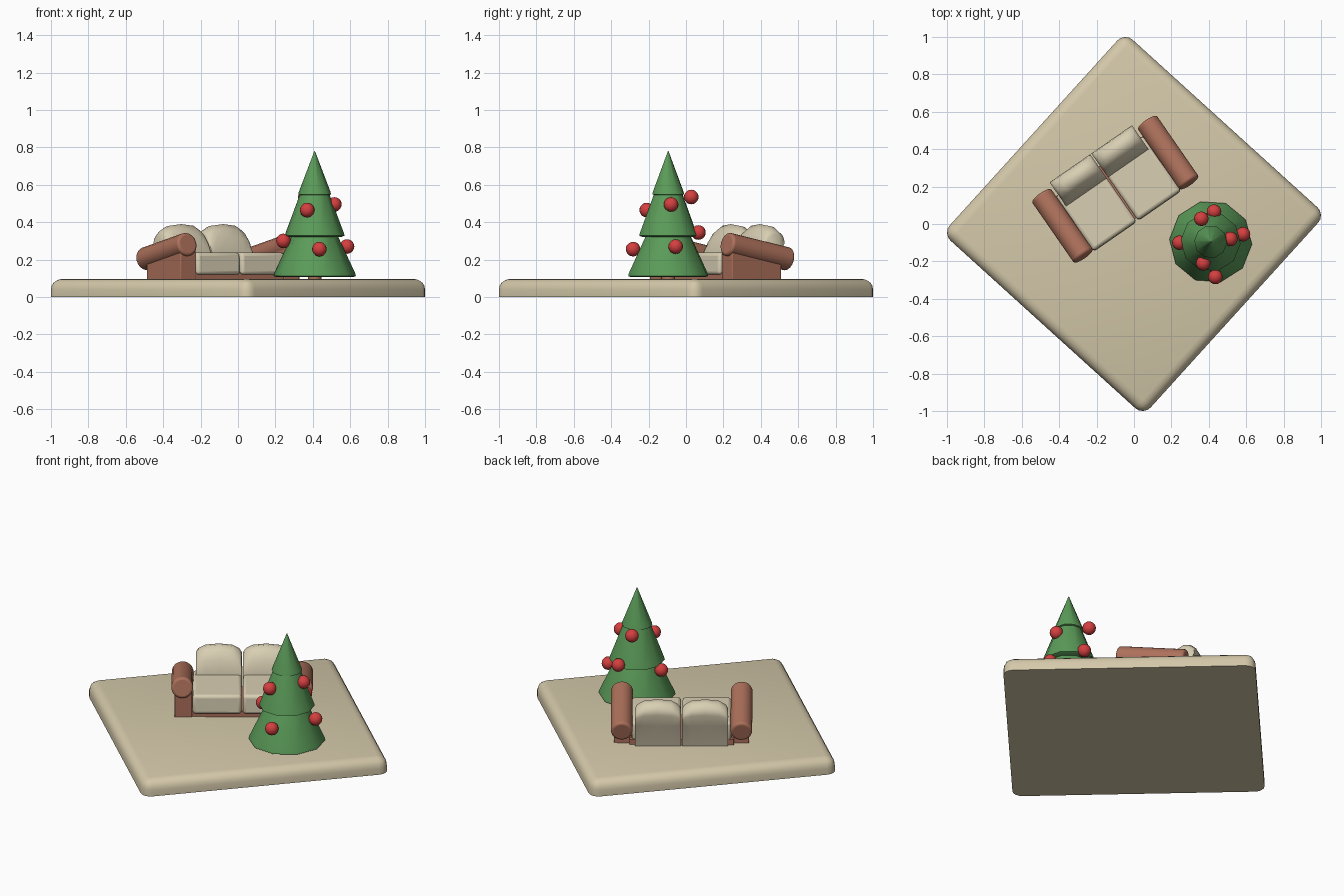
import bpy, bmesh, math
from mathutils import Matrix, Vector

if "Cube" in bpy.data.objects:
    bpy.data.objects.remove(bpy.data.objects["Cube"])


def material(name, rgb):
    m = bpy.data.materials.new(name)
    m.diffuse_color = (*rgb, 1)
    m.use_nodes = True
    m.node_tree.nodes["Principled BSDF"].inputs["Base Color"].default_value = m.diffuse_color
    return m


SAND = material("sand floor", (0.66, 0.58, 0.40))
CREAM = material("cream fabric", (0.69, 0.62, 0.45))
BROWN = material("brown leather", (0.42, 0.165, 0.105))
GREEN = material("tree green", (0.105, 0.33, 0.10))
RED = material("bauble red", (0.66, 0.05, 0.05))


def finish(bm, name, mat, matrix=Matrix(), angle=35, bevel=0):
    """Turn a bmesh into a shaded, coloured object."""
    bmesh.ops.recalc_face_normals(bm, faces=bm.faces)
    me = bpy.data.meshes.new(name)
    bm.to_mesh(me)
    bm.free()
    me.materials.append(mat)
    ob = bpy.data.objects.new(name, me)
    bpy.context.collection.objects.link(ob)
    ob.matrix_world = matrix
    bpy.ops.object.select_all(action='DESELECT')
    ob.select_set(True)
    bpy.context.view_layer.objects.active = ob
    if bevel:
        mod = ob.modifiers.new("soft edges", 'BEVEL')
        mod.width, mod.segments, mod.limit_method = bevel, 3, 'ANGLE'
    bpy.ops.object.shade_smooth_by_angle(angle=math.radians(angle))
    return ob


def loft(rings):
    """Join equal-length rings of points and cap both ends."""
    bm = bmesh.new()
    vs = [[bm.verts.new(p) for p in r] for r in rings]
    n = len(vs[0])
    for a, b in zip(vs, vs[1:]):
        for i in range(n):
            bm.faces.new((a[i], a[(i + 1) % n], b[(i + 1) % n], b[i]))
    bm.faces.new(vs[0])
    bm.faces.new(vs[-1])
    return bm


def prism(profile, x0, x1):
    return loft([[(x, y, z) for y, z in profile] for x in (x0, x1)])


# Floor slab: turned square, rounded everywhere but underneath
R, H = 0.058, 0.097
turn = math.radians(2.8)
half = (1 - R) / (math.sqrt(2) * math.cos(turn)) + R
bm = prism([(-half, 0), (half, 0), (half, H), (-half, H)], -half, half)
edges = [e for e in bm.edges if max(v.co.z for v in e.verts) > 0.01]
bmesh.ops.bevel(bm, geom=edges, offset=R, segments=4, profile=0.5, affect='EDGES')
finish(bm, "floor_slab", SAND, Matrix.Rotation(turn + math.pi / 4, 4, 'Z'), 40)

# Sofa, built facing -y and turned into place
SOFA = Matrix.Translation((-0.10, 0.186, 0)) @ Matrix.Rotation(math.radians(34.7), 4, 'Z')
finish(prism([(-0.19, 0.09), (0.15, 0.09), (0.15, 0.13), (-0.19, 0.13)], -0.30, 0.30),
       "sofa_base", BROWN, SOFA)

seat = [(-0.21, 0.12), (0.15, 0.12), (0.15, 0.238), (-0.205, 0.238)]
back = [(0.08, 0.10), (0.075, 0.24), (0.10, 0.32), (0.125, 0.365), (0.16, 0.39),
        (0.195, 0.383), (0.225, 0.355), (0.23, 0.32), (0.205, 0.24), (0.175, 0.10)]
puff = [(0, 0.62), (0.05, 0.78), (0.2, 0.94), (0.5, 1), (0.8, 0.94), (0.95, 0.78), (1, 0.62)]

for side, word in ((-1, "left"), (1, "right")):
    # Seat and puffed back cushion
    finish(prism(seat, side * 0.004, side * 0.285), word + "_seat_cushion", CREAM, SOFA,
           bevel=0.018)
    rings = []
    for t, s in puff:
        x = side * (0.004 + 0.264 * t)
        rings.append([(x, y, 0.24 + (z - 0.24) * s if z > 0.24 else z) for y, z in back])
    finish(loft(rings), word + "_back_cushion", CREAM, SOFA, 60)

    # Arm panel with a sloping top
    finish(prism([(-0.195, 0.09), (0.125, 0.09), (0.125, 0.21), (-0.195, 0.28)],
                 side * 0.287, side * 0.388), word + "_arm_panel", BROWN, SOFA, bevel=0.006)

    # Fat arm roll, higher at the front
    bm = bmesh.new()
    bmesh.ops.create_cone(bm, cap_ends=True, segments=18, radius1=0.063, radius2=0.063,
                          depth=0.41)
    pose = (SOFA @ Matrix.Translation((side * 0.344, 0, 0.243))
            @ Matrix.Rotation(math.radians(90 - 11.5), 4, 'X'))
    finish(bm, word + "_arm_roll", BROWN, pose, bevel=0.014)

# Tree: three flared tiers on a short trunk
TREE = Matrix.Translation((0.41, -0.095, 0))


def lathe(profile, sides, phase=0):
    return loft([[(r * math.cos(phase + math.tau * i / sides),
                   r * math.sin(phase + math.tau * i / sides), z) for i in range(sides)]
                 for r, z in profile])


finish(lathe([(0.037, 0.09), (0.037, 0.14)], 10), "tree_trunk", BROWN, TREE, 40)
tiers = [("lower", [(0.205, 0.107), (0.221, 0.112), (0.217, 0.128), (0.115, 0.345)]),
         ("middle", [(0.145, 0.322), (0.160, 0.328), (0.156, 0.343), (0.075, 0.56)]),
         ("upper", [(0.075, 0.544), (0.088, 0.549), (0.085, 0.562), (0.001, 0.782)])]
for name, prof in tiers:
    finish(lathe(prof, 10, math.pi / 10 + 0.25), name + "_branches", GREEN, TREE, 40)

# Baubles
spots = [(0.37, -0.21, 0.465), (0.515, -0.08, 0.495), (0.435, -0.283, 0.256),
         (0.583, -0.055, 0.27), (0.243, -0.10, 0.30), (0.36, 0.028, 0.535),
         (0.428, 0.066, 0.345)]
for i, p in enumerate(spots):
    bm = bmesh.new()
    bmesh.ops.create_uvsphere(bm, u_segments=16, v_segments=10, radius=0.039)
    finish(bm, f"bauble_{i + 1}", RED, Matrix.Translation(p), 60)
